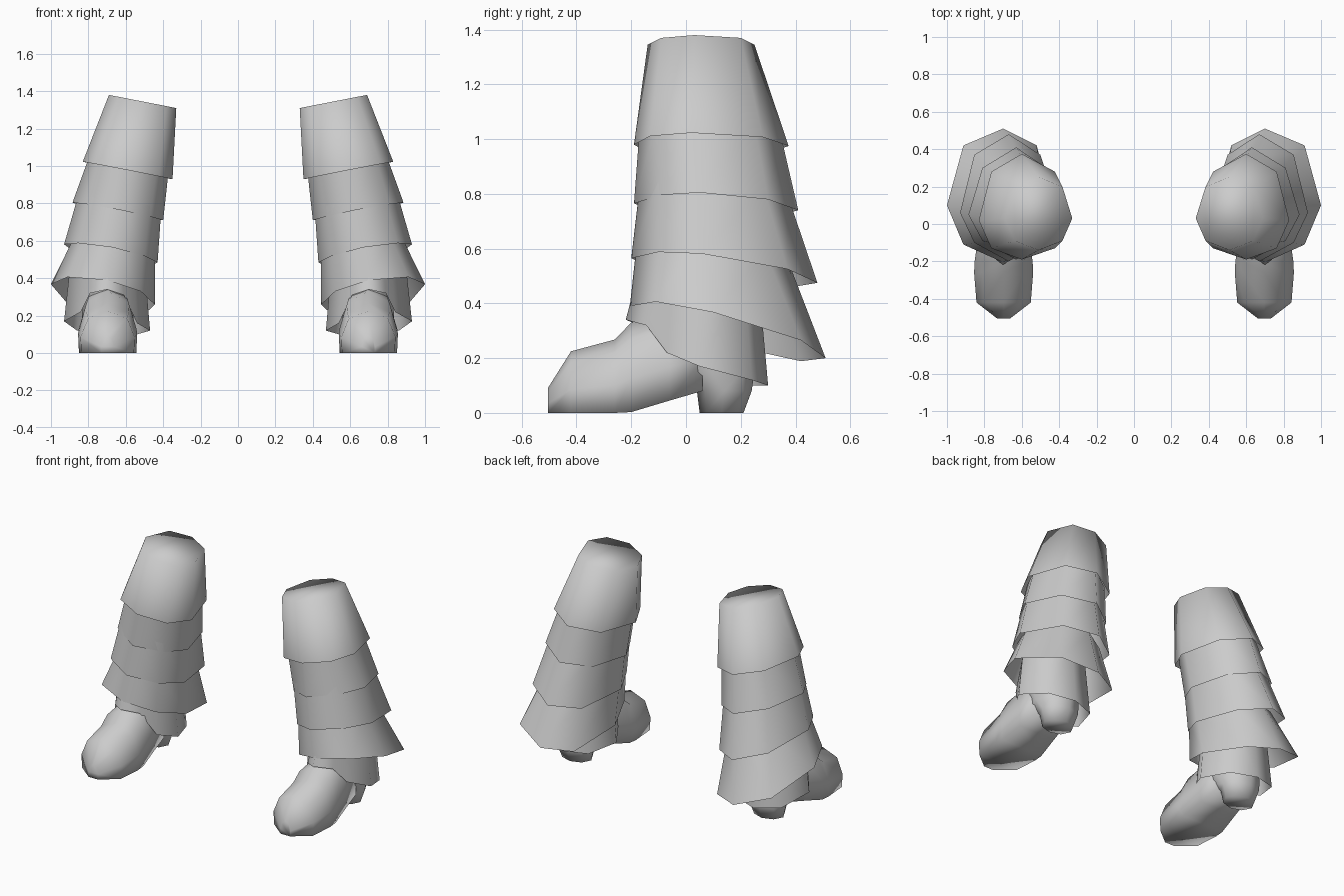
import bpy, bmesh, math

if "Cube" in bpy.data.objects:
    bpy.data.objects.remove(bpy.data.objects["Cube"])

grey = bpy.data.materials.new("light_grey")
grey.diffuse_color = (0.6, 0.6, 0.6, 1)
grey.use_nodes = True
grey.node_tree.nodes["Principled BSDF"].inputs["Base Color"].default_value = grey.diffuse_color


def loft(name, rings, cap_start=False, cap_end=False):
    """Skin rings of points from bottom to top, smooth shade, mirror to the other leg."""
    bm = bmesh.new()
    rows = [[bm.verts.new(p) for p in r] for r in rings]
    n = len(rows[0])
    for a, b in zip(rows, rows[1:]):
        for i in range(n):
            j = (i + 1) % n
            bm.faces.new((a[i], a[j], b[j], b[i]))
    if cap_start:
        bm.faces.new(rows[0][::-1])
    if cap_end:
        bm.faces.new(rows[-1])
    if cap_start and cap_end:
        bmesh.ops.recalc_face_normals(bm, faces=bm.faces)
    for f in bm.faces:
        f.smooth = True
    me = bpy.data.meshes.new(name)
    bm.to_mesh(me)
    bm.free()
    me.materials.append(grey)
    ob = bpy.data.objects.new(name, me)
    bpy.context.collection.objects.link(ob)
    ob.modifiers.new("other_leg", 'MIRROR').use_mirror_merge = False
    return ob


def ring(xw, cx, xe, ys, z_front, z_back, tilt=0.195):
    """Tilted octagon: front, front-outer, outer, back-outer, back, then the inner side."""
    pts = []
    for k in range(8):
        s = math.sin(k * math.pi / 4)
        y = ys[k if k <= 4 else 8 - k]
        x = cx + s * ((xe - cx) if s > 0 else (cx - xw))
        f = (y - ys[0]) / (ys[4] - ys[0])
        pts.append((x, y, z_front + (z_back - z_front) * f + tilt * (x - cx)))
    return pts


# Overlapping trouser tiers, top to bottom: (lower ring, upper ring)
tiers = [
    (ring(.35, .60, .83, (-.19, -.13, .02, .28, .375), .98, .975),
     ring(.33, .51, .69, (-.14, -.09, .03, .20, .25), 1.345, 1.345)),
    (ring(.40, .63, .885, (-.19, -.09, .05, .30, .41), .765, .74),
     ring(.37, .59, .79, (-.17, -.11, .02, .25, .345), 1.03, 1.02)),
    (ring(.43, .67, .93, (-.20, -.10, .06, .37, .48), .565, .475),
     ring(.41, .62, .85, (-.17, -.10, .04, .28, .37), .82, .80)),
    (ring(.445, .70, 1.0, (-.205, -.11, .10, .42, .51), .39, .20),
     ring(.445, .66, .87, (-.18, -.10, .05, .29, .375), .62, .55)),
]
for i, (low, high) in enumerate(tiers):
    loft(f"trouser_tier_{i + 1}", [low, high], cap_end=(i == 0))

# Inner cuff, raised over the instep and hanging low at the back
cuff = [(.70, -.22, .34), (.79, -.145, .32), (.84, -.07, .22), (.93, .05, .17),
        (.86, .24, .12), (.70, .30, .10), (.54, .24, .10), (.47, .05, .12),
        (.54, -.07, .16), (.61, -.145, .31)]
cuff_top = [(.69 + (x - .69) * .85, .06 + (y - .06) * .85, .50) for x, y, z in cuff]
loft("trouser_cuff", [cuff, cuff_top])

# Boot foot: sections along y as (y, sole z, top z, half width)
CX = .697
foot = []
for y, zb, zt, w in [(-.505, 0, .09, .035), (-.42, 0, .225, .145), (-.26, 0, .268, .158),
                     (-.20, .003, .33, .155), (-.06, .045, .37, .135), (.06, .08, .38, .12)]:
    h = zt - zb
    half = [(.97 * w, zb), (w, zb + .38 * h), (.72 * w, zb + .82 * h)]
    pts = half + [(0, zt)] + [(-x, z) for x, z in half[::-1]]
    foot.append([(CX + x, y, z) for x, z in pts])
loft("boot_foot", foot, True, True)

# Boot heel and shaft: octagons going up as (z, front y, back y, half width)
shaft = []
for z, y0, y1, w in [(0, .05, .21, .10), (.08, .04, .24, .125), (.15, -.06, .25, .14),
                     (.32, -.17, .24, .13), (.50, -.15, .22, .13)]:
    shaft.append([(CX + w * math.sin(k * math.pi / 4),
                   (y0 + y1) / 2 - (y1 - y0) / 2 * math.cos(k * math.pi / 4), z)
                  for k in range(8)])
loft("boot_heel_and_shaft", shaft, True, True)
